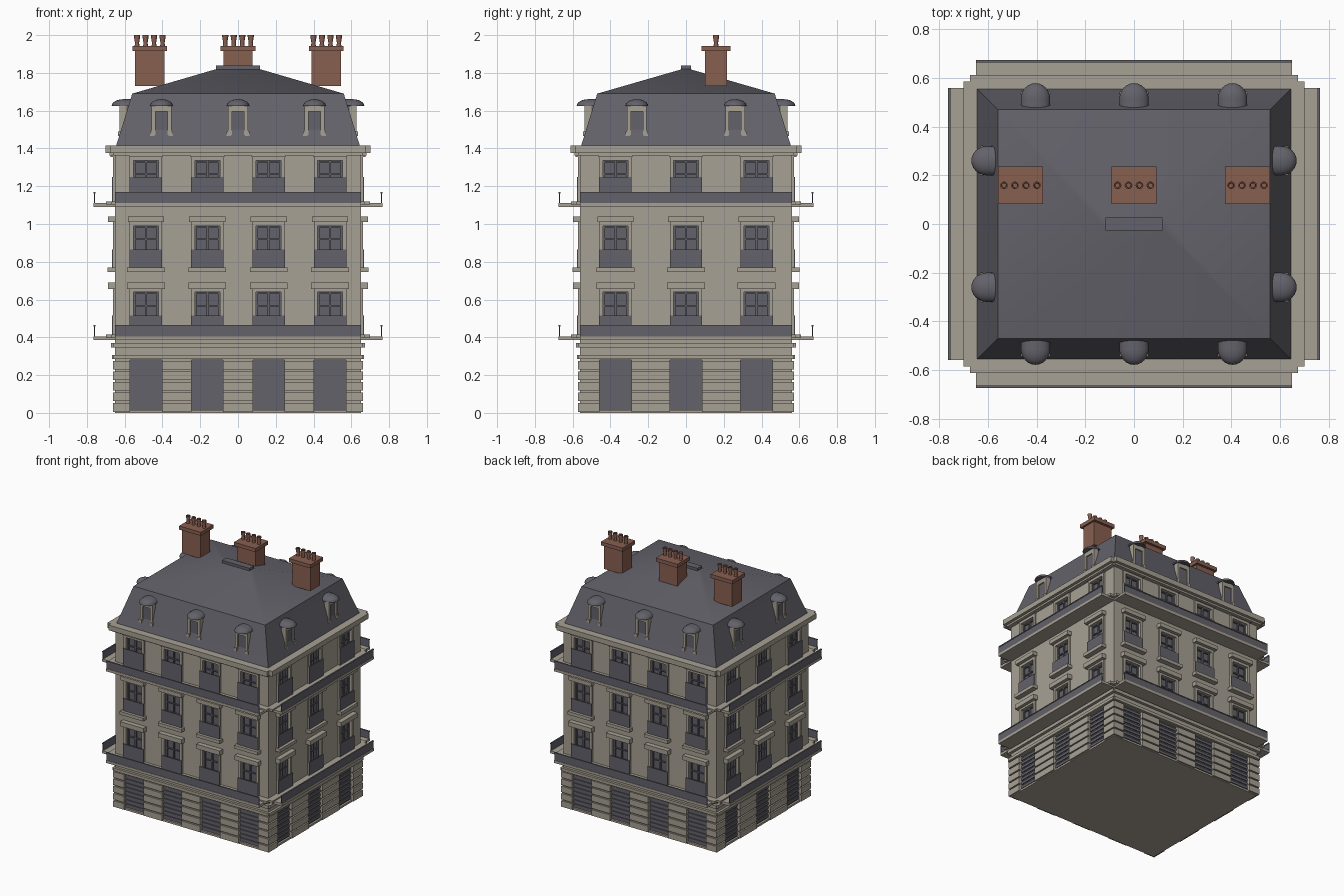
import bpy, bmesh, math
from mathutils import Matrix, Vector

if "Cube" in bpy.data.objects:
    bpy.data.objects.remove(bpy.data.objects["Cube"], do_unlink=True)


def material(name, rgb):
    m = bpy.data.materials.new(name)
    m.use_nodes = True
    m.diffuse_color = (*rgb, 1)
    bsdf = m.node_tree.nodes["Principled BSDF"]
    bsdf.inputs["Base Color"].default_value = (*rgb, 1)
    bsdf.inputs["Roughness"].default_value = 0.8
    return m


STONE = material("limestone", (0.39, 0.355, 0.295))
SLATE = material("slate_grey", (0.125, 0.122, 0.145))
BRICK = material("brick", (0.25, 0.115, 0.082))

HX, HY = 0.65, 0.56          # half width and half depth of the walls
parts = {}                   # name -> (bmesh, material)


def part(name, mat):
    if name not in parts:
        parts[name] = (bmesh.new(), mat)
    return parts[name][0]


def box(name, mat, x, y, z, M=Matrix()):
    """Axis-aligned box from three (low, high) ranges, placed by M."""
    size = [b - a for a, b in (x, y, z)]
    mid = [(a + b) / 2 for a, b in (x, y, z)]
    bmesh.ops.create_cube(part(name, mat), size=1,
                          matrix=M @ Matrix.Translation(mid) @ Matrix.Diagonal((*size, 1)))


def finish(name, bm, mat, smooth=False):
    bmesh.ops.recalc_face_normals(bm, faces=bm.faces)
    me = bpy.data.meshes.new(name)
    bm.to_mesh(me)
    bm.free()
    me.materials.append(mat)
    ob = bpy.data.objects.new(name, me)
    bpy.context.collection.objects.link(ob)
    bpy.ops.object.select_all(action="DESELECT")
    ob.select_set(True)
    bpy.context.view_layer.objects.active = ob
    if smooth:
        bpy.ops.object.shade_smooth_by_angle(angle=math.radians(35))
    return ob


class Side:
    """One facade: u runs along it, w outwards from the wall face."""

    def __init__(self, k):
        self.half, self.dist = (HX, HY) if k % 2 == 0 else (HY, HX)
        self.bays = 4 if k % 2 == 0 else 3
        self.M = Matrix.Rotation(k * math.pi / 2, 4, "Z")

    def box(self, name, mat, u, w, z):
        box(name, mat, u, (-self.dist - w[1], -self.dist - w[0]), z, self.M)

    def strip(self, name, mat, over, w, z):
        self.box(name, mat, (-self.half - over, self.half + over), w, z)

    def centres(self):
        step = 2 * self.half / self.bays
        return [(i + 0.5) * step - self.half for i in range(self.bays)]


def window(s, c, lo, hi, guard_top):
    r = 0.066
    s.box("opening_cutter", STONE, (c - r, c + r), (-0.035, 0.05), (lo, hi))
    s.box("window_panes", SLATE, (c - r, c + r), (-0.034, -0.02), (lo, hi))
    # casement bars
    for u in (-r + 0.005, 0, r - 0.005):
        s.box("window_bars", SLATE, (c + u - 0.005, c + u + 0.005), (-0.02, -0.008), (lo, hi))
    for t in (0.03, 0.36, 0.68, 0.97):
        z = lo + t * (hi - lo)
        s.box("window_bars", SLATE, (c - r, c + r), (-0.02, -0.01), (z - 0.004, z + 0.004))
    # stone surround
    for d in (-1, 1):
        a, b = sorted((c + d * r, c + d * (r + 0.02)))
        s.box("window_surrounds", STONE, (a, b), (0, 0.012), (lo, hi + 0.02))
    s.box("window_surrounds", STONE, (c - r, c + r), (0, 0.012), (hi, hi + 0.02))
    # low guard rail
    s.box("window_guards", SLATE, (c - 0.086, c + 0.086), (0.012, 0.018), (lo, guard_top))


def ground_door(s, c):
    r, top = 0.084, 0.28
    s.box("opening_cutter", STONE, (c - r, c + r), (-0.035, 0.05), (0.015, top))
    s.box("ground_shutters", SLATE, (c - r, c + r), (-0.034, -0.015), (0.015, top))
    for i in range(8):
        z = 0.025 + i * 0.032
        s.box("ground_shutters", SLATE, (c - r, c + r), (-0.015, -0.008), (z, z + 0.02))


def balcony(s, z):
    s.strip("balcony_slabs", STONE, 0, (-0.01, 0.115), (z, z + 0.02))
    s.strip("balcony_slabs", STONE, 0.02, (-0.01, 0.05), (z + 0.012, z + 0.03))
    s.strip("balcony_railings", SLATE, 0, (0.107, 0.112), (z + 0.02, z + 0.075))
    s.strip("balcony_railings", SLATE, 0, (0.104, 0.115), (z + 0.072, z + 0.079))


def dormer(s, c):
    # w is negative where the slope leans back from the wall face
    s.box("dormer_bodies", SLATE, (c - 0.05, c + 0.05), (-0.12, -0.036), (1.44, 1.625))
    s.box("dormer_windows", SLATE, (c - 0.032, c + 0.032), (-0.05, -0.031), (1.475, 1.6))
    for d in (-1, 1):
        for inner, outer, w, lo, hi in ((0.032, 0.052, -0.022, 1.47, 1.63),
                                        (0.036, 0.06, -0.016, 1.465, 1.49)):
            a, b = sorted((c + d * inner, c + d * outer))
            s.box("dormer_frames", STONE, (a, b), (-0.06, w), (lo, hi))
    s.box("dormer_frames", STONE, (c - 0.052, c + 0.052), (-0.06, -0.022), (1.595, 1.635))
    # rounded hood: a quarter dome stretched back into the slope
    bm = bmesh.new()
    bmesh.ops.create_uvsphere(bm, u_segments=24, v_segments=12, radius=1)
    for normal in ((0, 0, 1), (0, -1, 0)):
        bmesh.ops.bisect_plane(bm, geom=bm.verts[:] + bm.edges[:] + bm.faces[:], dist=1e-4,
                               plane_co=(0, 0, 0), plane_no=normal, clear_inner=True)
    rim = [e for e in bm.edges if e.is_boundary and all(abs(v.co.y) < 1e-3 for v in e.verts)]
    new = bmesh.ops.extrude_edge_only(bm, edges=rim)["geom"]
    bmesh.ops.translate(bm, vec=(0, 0.9, 0), verts=[g for g in new if isinstance(g, bmesh.types.BMVert)])
    bmesh.ops.holes_fill(bm, edges=[e for e in bm.edges if e.is_boundary])
    place = Matrix.Translation((c, -s.dist + 0.045, 1.625)) @ Matrix.Diagonal((0.06, 0.064, 0.036, 1))
    bmesh.ops.transform(bm, matrix=s.M @ place, verts=bm.verts)
    finish("dormer_hood", bm, SLATE, True)


# Facades
box("walls", STONE, (-HX, HX), (-HY, HY), (0, 1.4))
for k in range(4):
    s = Side(k)
    cs = s.centres()
    for c in cs:
        ground_door(s, c)
        window(s, c, 0.415, 0.64, 0.515)
        window(s, c, 0.77, 0.99, 0.865)
        window(s, c, 1.115, 1.335, 1.25)
        for lo, hi, r, w in ((0.655, 0.69, 0.1, 0.037), (1.01, 1.04, 0.096, 0.037),
                             (0.745, 0.77, 0.1, 0.04), (1.355, 1.376, 0.09, 0.025)):
            s.box("sills_and_lintels", STONE, (c - r, c + r), (-0.01, w), (lo, hi))
    # rusticated courses, broken by the doors
    stops = [-s.half - 0.012] + [c + d * 0.084 for c in cs for d in (-1, 1)] + [s.half + 0.012]
    for i in range(5):
        z = 0.006 + i * 0.056
        for a, b in zip(stops[::2], stops[1::2]):
            s.box("rusticated_courses", STONE, (a, b), (-0.01, 0.012), (z, z + 0.046))
    # string courses and cornice
    s.strip("string_courses", STONE, 0.01, (-0.01, 0.018), (0.285, 0.307))
    s.strip("string_courses", STONE, 0.012, (-0.01, 0.022), (0.345, 0.37))
    s.strip("cornice", STONE, 0.025, (-0.03, 0.052), (1.376, 1.415))
    s.strip("cornice", STONE, 0.012, (-0.03, 0.03), (1.362, 1.38))
    balcony(s, 0.385)
    balcony(s, 1.09)
    for c in ((-0.405, 0, 0.405) if k % 2 == 0 else (-0.26, 0.26)):
        dormer(s, c)

# Mansard roof: stacked rectangles, steep then shallow
bm = bmesh.new()
rings = []
for x, y, z in ((HX, HY, 1.4), (0.645, 0.555, 1.415), (0.56, 0.47, 1.69), (0.115, 0.02, 1.82)):
    rings.append([bm.verts.new((x * a, y * b, z)) for a, b in ((-1, -1), (1, -1), (1, 1), (-1, 1))])
for lo, hi in zip(rings, rings[1:]):
    for i in range(4):
        j = (i + 1) % 4
        bm.faces.new((lo[i], lo[j], hi[j], hi[i]))
bm.faces.new(rings[0][::-1])
bm.faces.new(rings[-1])
finish("mansard_roof", bm, SLATE, True)
box("ridge_cap", SLATE, (-0.117, 0.117), (-0.026, 0.026), (1.813, 1.838))


def chimney_pot(x, y):
    # hollow, flared pot spun from a profile
    bm = bmesh.new()
    profile = ((0.013, 1.94), (0.011, 1.96), (0.016, 1.99), (0.016, 2.0), (0.011, 2.0), (0.009, 1.95))
    vs = [bm.verts.new((r, 0, z)) for r, z in profile]
    es = [bm.edges.new(p) for p in zip(vs, vs[1:])]
    bmesh.ops.spin(bm, geom=vs + es, cent=(0, 0, 0), axis=(0, 0, 1), angle=2 * math.pi,
                   steps=12, use_merge=True)
    bmesh.ops.translate(bm, vec=Vector((x, y, 0)), verts=bm.verts)
    finish("chimney_pot", bm, BRICK, True)


# Chimneys
for cx in (-0.467, 0, 0.467):
    box("chimney_stacks", BRICK, (cx - 0.078, cx + 0.078), (0.1, 0.217), (1.73, 1.92))
    box("chimney_caps", BRICK, (cx - 0.092, cx + 0.092), (0.082, 0.236), (1.915, 1.943))
    for i in range(4):
        chimney_pot(cx + (i - 1.5) * 0.045, 0.159)

objects = {name: finish(name, bm, mat) for name, (bm, mat) in parts.items()}

# Cut the window and door openings into the walls
walls, cutter = objects["walls"], objects["opening_cutter"]
cutter.hide_render = True
mod = walls.modifiers.new("openings", "BOOLEAN")
mod.operation, mod.solver, mod.object = "DIFFERENCE", "EXACT", cutter
bpy.ops.object.select_all(action="DESELECT")
walls.select_set(True)
bpy.context.view_layer.objects.active = walls
bpy.ops.object.modifier_apply(modifier=mod.name)
bpy.data.objects.remove(cutter, do_unlink=True)
